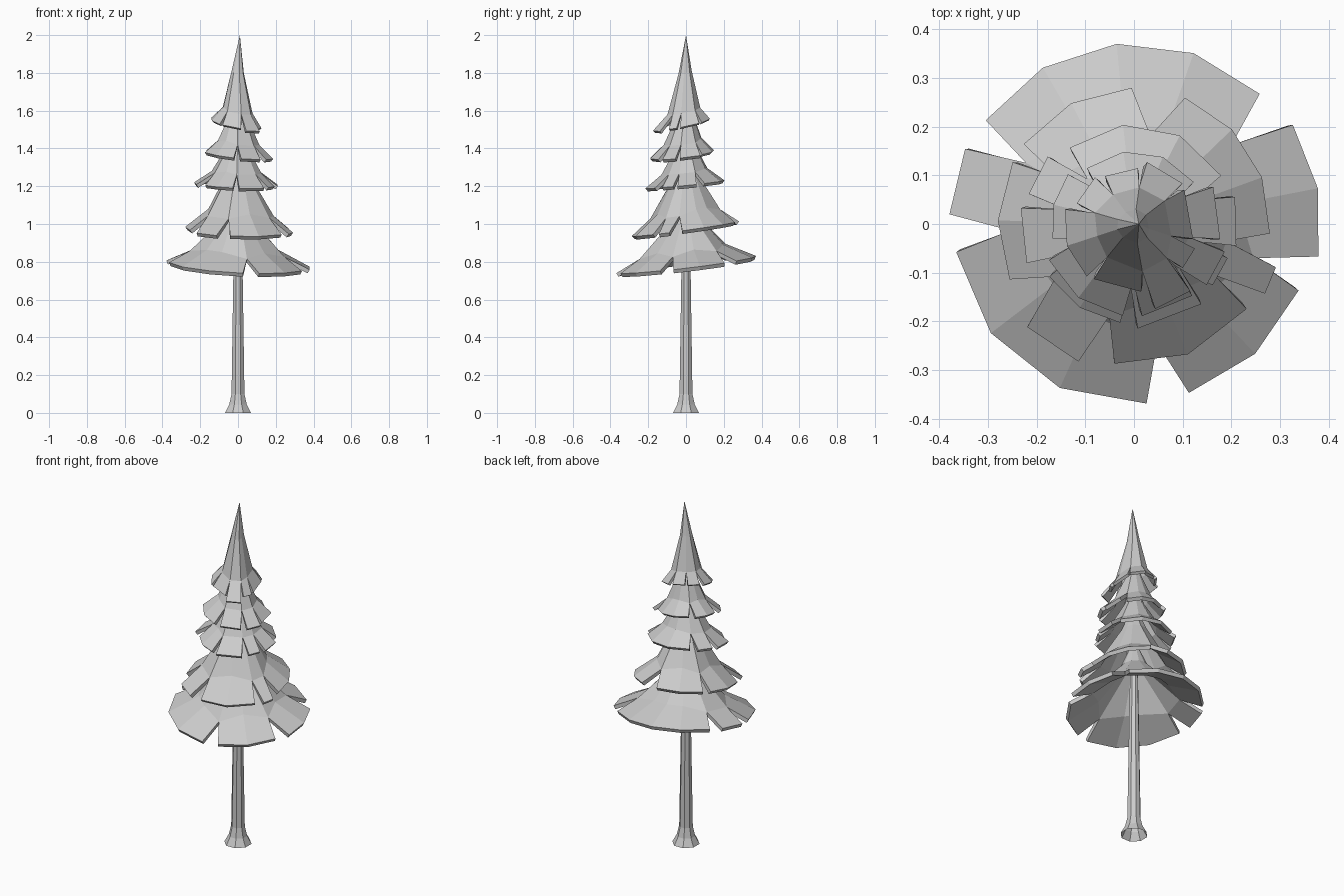
import bpy, bmesh
from math import sin, cos, radians

cube = bpy.data.objects.get("Cube")
if cube:
    bpy.data.objects.remove(cube, do_unlink=True)

grey = bpy.data.materials.new("plain grey")
grey.use_nodes = True
colour = (0.6, 0.6, 0.6, 1)
grey.diffuse_color = colour
grey.node_tree.nodes["Principled BSDF"].inputs["Base Color"].default_value = colour


def finish(bm, name):
    bmesh.ops.recalc_face_normals(bm, faces=bm.faces)
    mesh = bpy.data.meshes.new(name)
    bm.to_mesh(mesh)
    bm.free()
    mesh.materials.append(grey)
    ob = bpy.data.objects.new(name, mesh)
    bpy.context.collection.objects.link(ob)
    return ob


def tier(name, rim_z, tilt, rings, notch, apex, petals, thick):
    """Skirt of petals (start, end, radius, segments) split by notches.
    rings: (share of petal radius, rise above rim) from the middle ring up;
    notch: share of the petal radius where the slits end."""
    bm = bmesh.new()
    mid_share, mid_rise = rings[0]
    slit_end = (notch, mid_rise * (1 - notch) / (1 - mid_share))

    def point(angle, radius, rise):
        x, y = radius * cos(radians(angle)), radius * sin(radians(angle))
        return bm.verts.new((x, y, rim_z + rise + tilt[0] * x + tilt[1] * y))

    def column(angle, radius, first):
        return [point(angle, radius * f, rise) for f, rise in [first] + rings[1:]]

    # One shared column at the notch before each petal
    notches = []
    for i, (start, end, r, n) in enumerate(petals):
        prev = petals[i - 1]
        before = prev[1] - (360 if i == 0 else 0)
        notches.append(column((before + start) / 2, (r + prev[2]) / 2, slit_end))

    tip = bm.verts.new(apex)
    for i, (start, end, r, n) in enumerate(petals):
        angles = [start + (end - start) * k / n for k in range(n + 1)]
        inner = [notches[i]] + [column(a, r, rings[0]) for a in angles[1:-1]]
        inner.append(notches[(i + 1) % len(petals)])
        cols = [[point(a, r, 0)] + c for a, c in zip(angles, inner)]
        for a, b in zip(cols, cols[1:]):
            for k in range(len(rings)):
                bm.faces.new((a[k], b[k], b[k + 1], a[k + 1]))
            bm.faces.new((a[-1], b[-1], tip))
    ob = finish(bm, name)
    solid = ob.modifiers.new("thickness", "SOLIDIFY")
    solid.thickness = thick
    solid.offset = -1


# Branch skirts, bottom to top
tier("bottom_branches", 0.785, (-0.05, 0.12), [(0.56, 0.085), (0.2, 0.24)],
     0.68, (0, 0, 1.2),
     [(-10, 32, 0.385, 2), (46, 145, 0.372, 4), (156, 177, 0.38, 1),
      (189, 274, 0.37, 3), (288, 338, 0.365, 2)], 0.022)
tier("lower_branches", 0.975, (-0.03, 0.14), [(0.56, 0.1), (0.25, 0.27)],
     0.66, (0, 0, 1.42),
     [(-4, 68, 0.28, 3), (91, 144, 0.28, 2), (153, 204, 0.28, 2),
      (224, 248, 0.305, 1), (262, 323, 0.29, 2), (332, 343, 0.305, 1)], 0.022)
tier("middle_branches", 1.21, (-0.03, 0.1), [(0.55, 0.075), (0.25, 0.2)],
     0.62, (0, 0, 1.55),
     [(-12, 15, 0.215, 1), (29, 130, 0.205, 3), (142, 164, 0.225, 1),
      (172, 200, 0.235, 1), (212, 262, 0.205, 2), (272, 310, 0.215, 1),
      (322, 340, 0.205, 1)], 0.02)
tier("upper_branches", 1.37, (-0.1, 0.12), [(0.55, 0.075), (0.27, 0.2)],
     0.62, (0, 0, 1.72),
     [(-10, 25, 0.18, 1), (35, 130, 0.15, 3), (143, 190, 0.17, 2),
      (203, 263, 0.19, 2), (275, 309, 0.19, 1), (320, 343, 0.195, 1)], 0.02)
tier("crown", 1.535, (-0.15, 0.2), [(0.55, 0.08), (0.25, 0.27)],
     0.62, (0.01, 0, 2),
     [(-14, 34, 0.125, 1), (40, 78, 0.13, 1), (86, 121, 0.115, 1),
      (130, 160, 0.125, 1), (168, 228, 0.145, 2), (234, 276, 0.14, 1),
      (284, 310, 0.18, 1), (318, 338, 0.135, 1)], 0.016)

# Trunk: eight-sided tube with a flared, open foot
bm = bmesh.new()
sides = 8
profile = [(0.074, 0), (0.05, 0.045), (0.037, 0.1), (0.027, 0.72), (0.014, 1.4)]
loops = [[bm.verts.new((r * cos(radians(360 * k / sides + 22.5)),
                        r * sin(radians(360 * k / sides + 22.5)), z))
          for k in range(sides)] for r, z in profile]
for low, high in zip(loops, loops[1:]):
    for k in range(sides):
        j = (k + 1) % sides
        bm.faces.new((low[k], low[j], high[j], high[k]))
bm.faces.new(loops[-1])
finish(bm, "trunk")
